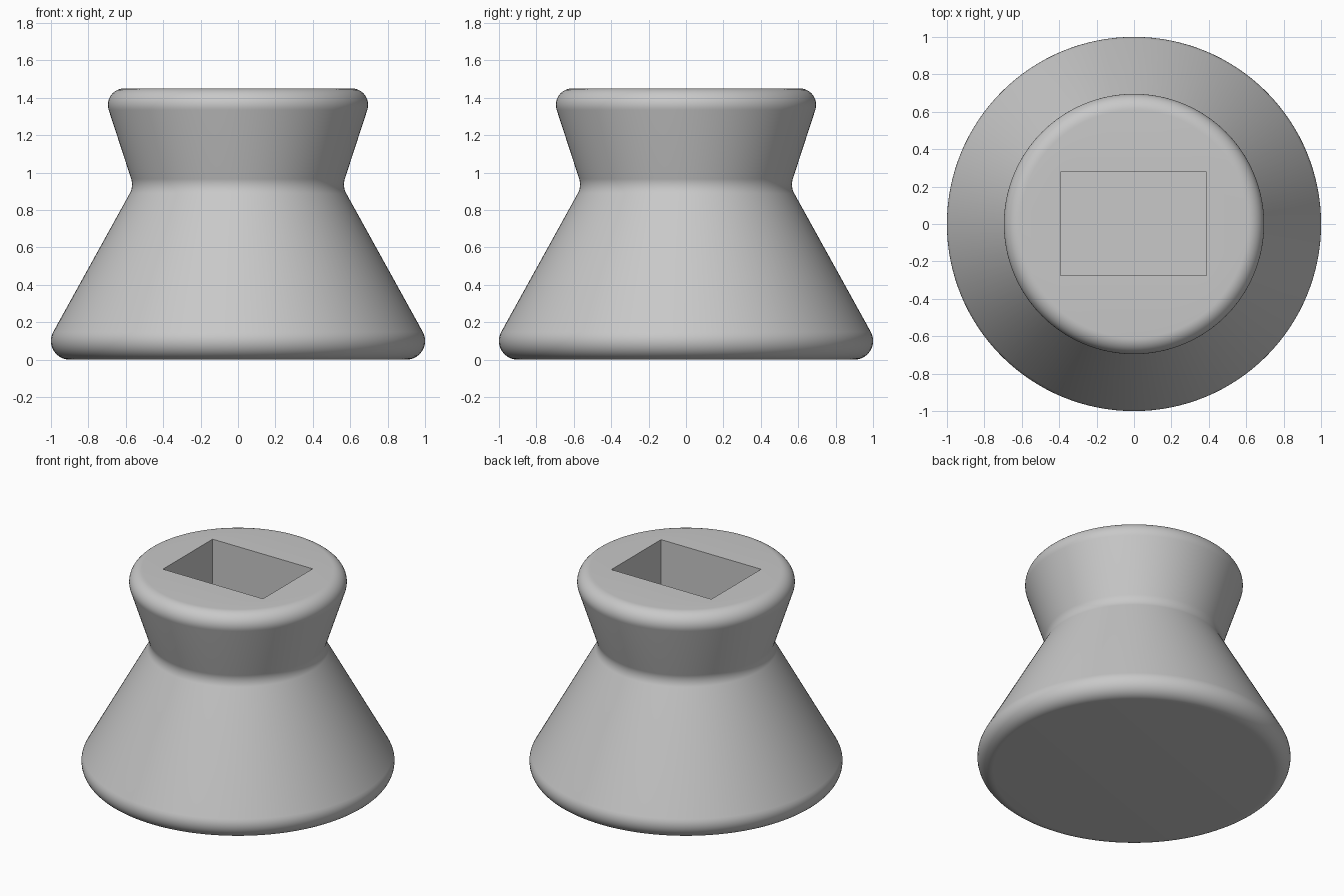
import bpy, bmesh
from math import tan, sin, cos, pi
from mathutils import Vector

if "Cube" in bpy.data.objects:
    bpy.data.objects.remove(bpy.data.objects["Cube"])

# One plain grey for the whole part
grey = bpy.data.materials.new("plain grey")
grey.use_nodes = True
colour = (0.58, 0.58, 0.58, 1)
grey.diffuse_color = colour
grey.node_tree.nodes["Principled BSDF"].inputs["Base Color"].default_value = colour

SIDES = 128
HEIGHT = 1.45
SOCKET_DEPTH = 0.5


def fillet(before, corner, after, radius, steps=12):
    """Points of an arc that rounds a profile corner."""
    a, b = (before - corner).normalized(), (after - corner).normalized()
    half = a.angle(b) / 2
    reach = radius / tan(half)
    centre = corner + (a + b).normalized() * (radius / sin(half))
    start = (corner + a * reach - centre).normalized()
    end = (corner + b * reach - centre).normalized()
    return [centre + start.slerp(end, i / steps) * radius for i in range(steps + 1)]


# Outline of the waisted body, as radius and height
corners = [Vector((r, 0, z)) for r, z in
           ((0, 0), (1.07, 0), (0.558, 0.926), (0.729, HEIGHT), (0, HEIGHT))]
profile = []
for i, radius in enumerate((0.1, 0.1, 0.088), 1):
    profile += fillet(corners[i - 1], corners[i], corners[i + 1], radius)

# Body wall: one ring of points per outline point, joined by quads
bm = bmesh.new()
angles = [2 * pi * i / SIDES for i in range(SIDES)]
rings = [[bm.verts.new((p.x * cos(t), p.x * sin(t), p.z)) for t in angles]
         for p in profile]
for low, high in zip(rings, rings[1:]):
    for i in range(SIDES):
        bm.faces.new((low[i - 1], low[i], high[i], high[i - 1]))

# Flat underside
bm.faces.new(rings[0][::-1])

# Rectangular socket: a box without its lid, sunk to the top surface
box = bmesh.ops.create_cube(bm, size=1)["verts"]
bmesh.ops.scale(bm, vec=(0.78, 0.553, SOCKET_DEPTH), verts=box)
bmesh.ops.translate(bm, vec=(-0.003, 0.002, HEIGHT - SOCKET_DEPTH / 2), verts=box)
box_faces = {f for v in box for f in v.link_faces}
lid = max(box_faces, key=lambda f: f.calc_center_median().z)
bmesh.ops.delete(bm, geom=[lid], context='FACES_ONLY')

# Flat top between the rim and the socket
open_edges = [e for e in bm.edges if e.is_boundary]
bmesh.ops.triangle_fill(bm, edges=open_edges, use_beauty=True, normal=(0, 0, 1))
bmesh.ops.recalc_face_normals(bm, faces=bm.faces)

mesh = bpy.data.meshes.new("waisted_body")
bm.to_mesh(mesh)
bm.free()
mesh.materials.append(grey)
body = bpy.data.objects.new("waisted_body", mesh)
bpy.context.collection.objects.link(body)

# Smooth the curved wall, keep the socket edges crisp
bpy.ops.object.select_all(action='DESELECT')
body.select_set(True)
bpy.context.view_layer.objects.active = body
bpy.ops.object.shade_smooth_by_angle(angle=pi / 6)
